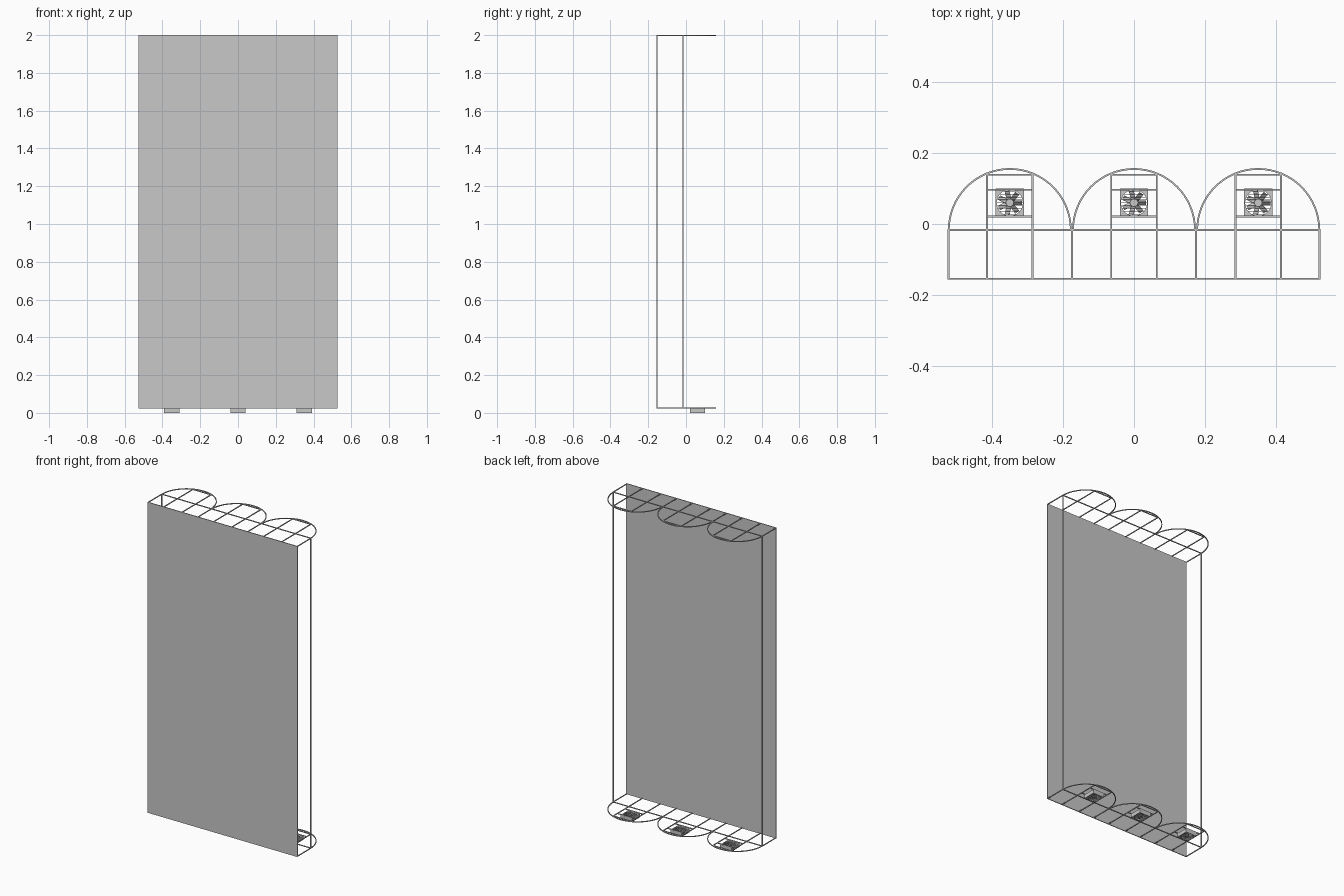
import bpy, bmesh, math
from mathutils import Matrix, Vector

old = bpy.data.objects.get("Cube")
if old:
    bpy.data.objects.remove(old, do_unlink=True)


def material(name, value):
    m = bpy.data.materials.new(name)
    m.use_nodes = True
    col = (value, value, value, 1)
    m.diffuse_color = col
    m.node_tree.nodes["Principled BSDF"].inputs["Base Color"].default_value = col
    return m


GREY = material("light grey", 0.58)

T = 0.005                      # bar thickness
W, TOP, BOTTOM = 0.527, 2.0, 0.024
FRONT, REAR = -0.157, -0.017   # front face and rear rail
RADIUS = 0.17                  # inside of the arches
BAYS = (-0.351, 0, 0.351)
FAN_Y, FAN_HALF = 0.06, 0.04


def finish(bm, name):
    bmesh.ops.recalc_face_normals(bm, faces=bm.faces)
    mesh = bpy.data.meshes.new(name)
    bm.to_mesh(mesh)
    bm.free()
    mesh.materials.append(GREY)
    ob = bpy.data.objects.new(name, mesh)
    bpy.context.collection.objects.link(ob)


def box(bm, lo, hi):
    lo, hi = Vector(lo), Vector(hi)
    mat = Matrix.Translation((lo + hi) / 2) @ Matrix.Diagonal((*(hi - lo), 1))
    bmesh.ops.create_cube(bm, size=1, matrix=mat)


def bar_x(bm, x0, x1, y, z):
    box(bm, (x0, y - T / 2, z), (x1, y + T / 2, z + T))


def bar_y(bm, x, y0, y1, z):
    box(bm, (x - T / 2, y0, z), (x + T / 2, y1, z + T))


def loft(bm, rings, closed):
    """Bridge matching cross-sections; join the last to the first if closed."""
    rows = [[bm.verts.new(p) for p in ring] for ring in rings]
    n = len(rows[0])
    for i in range(len(rows) if closed else len(rows) - 1):
        a, b = rows[i], rows[(i + 1) % len(rows)]
        for k in range(n):
            bm.faces.new((a[k], a[(k + 1) % n], b[(k + 1) % n], b[k]))
    if not closed:
        bm.faces.new(rows[0])
        bm.faces.new(rows[-1])


def arch(bm, cx, z, steps=32):
    rings = []
    for i in range(steps + 1):
        a = math.pi * i / steps
        rings.append([(cx + r * math.cos(a), REAR + r * math.sin(a), h)
                      for r, h in ((RADIUS, z), (RADIUS + T, z),
                                   (RADIUS + T, z + T), (RADIUS, z + T))])
    loft(bm, rings, False)


# Scalloped wire frames at the top and bottom
def wire_frame(name, z, fan_rails):
    bm = bmesh.new()
    for y in (FRONT + T / 2, REAR):
        bar_x(bm, -W, W, y, z)
    for x in (-W + T / 2, -0.175, 0.175, W - T / 2):
        bar_y(bm, x, FRONT, REAR, z)
    for cx in BAYS:
        arch(bm, cx, z)
        for s in (-1, 1):
            bar_y(bm, cx + s * 0.064, FRONT, 0.144, z)
        for y in (0.021, 0.097, 0.139) if fan_rails else (0.139,):
            bar_x(bm, cx - 0.064, cx + 0.064, y, z)
    finish(bm, name)


wire_frame("top_frame", TOP - T, False)
wire_frame("bottom_frame", BOTTOM, True)

# Front panel
bm = bmesh.new()
box(bm, (-W, FRONT, BOTTOM), (W, FRONT + T, TOP))
finish(bm, "front_panel")

# Rear corner posts
for side, s in (("left", 1), ("right", -1)):
    bm = bmesh.new()
    x = s * (W - T / 2)
    box(bm, (x - T / 2, REAR - T / 2, BOTTOM), (x + T / 2, REAR + T / 2, TOP))
    finish(bm, side + "_rear_post")


# Fan: square housing with a round opening, hub, blades and guard slats
def fan_housing(cx):
    bm = bmesh.new()
    rings = []
    for i in range(32):
        a = math.tau * i / 32
        c, s = math.cos(a), math.sin(a)
        outer = FAN_HALF / max(abs(c), abs(s))
        rings.append([(cx + r * c, FAN_Y + r * s, z)
                      for r, z in ((0.037, 0), (outer, 0),
                                   (outer, BOTTOM), (0.037, BOTTOM))])
    loft(bm, rings, True)
    finish(bm, "fan_housing")


def fan_rotor(cx):
    bm = bmesh.new()
    centre = Matrix.Translation((cx, FAN_Y, BOTTOM / 2))
    bmesh.ops.create_cone(bm, cap_ends=True, segments=24, radius1=0.011,
                          radius2=0.011, depth=0.02, matrix=centre)
    for i in range(7):
        mat = (centre @ Matrix.Rotation(math.tau * i / 7, 4, "Z")
               @ Matrix.Translation((0.022, 0, 0))
               @ Matrix.Rotation(math.radians(35), 4, "X")
               @ Matrix.Diagonal((0.024, 0.016, 0.001, 1)))
        bmesh.ops.create_cube(bm, size=1, matrix=mat)
    finish(bm, "fan_rotor")


def fan_guard(cx):
    bm = bmesh.new()
    for z in (0, BOTTOM - 0.0015):
        for i in range(-4, 5):
            y = i * 0.008
            half = math.sqrt(0.038 ** 2 - y * y)
            box(bm, (cx - half, FAN_Y + y - 0.0007, z),
                (cx + half, FAN_Y + y + 0.0007, z + 0.0015))
    finish(bm, "fan_guard")


for cx in BAYS:
    fan_housing(cx)
    fan_rotor(cx)
    fan_guard(cx)
